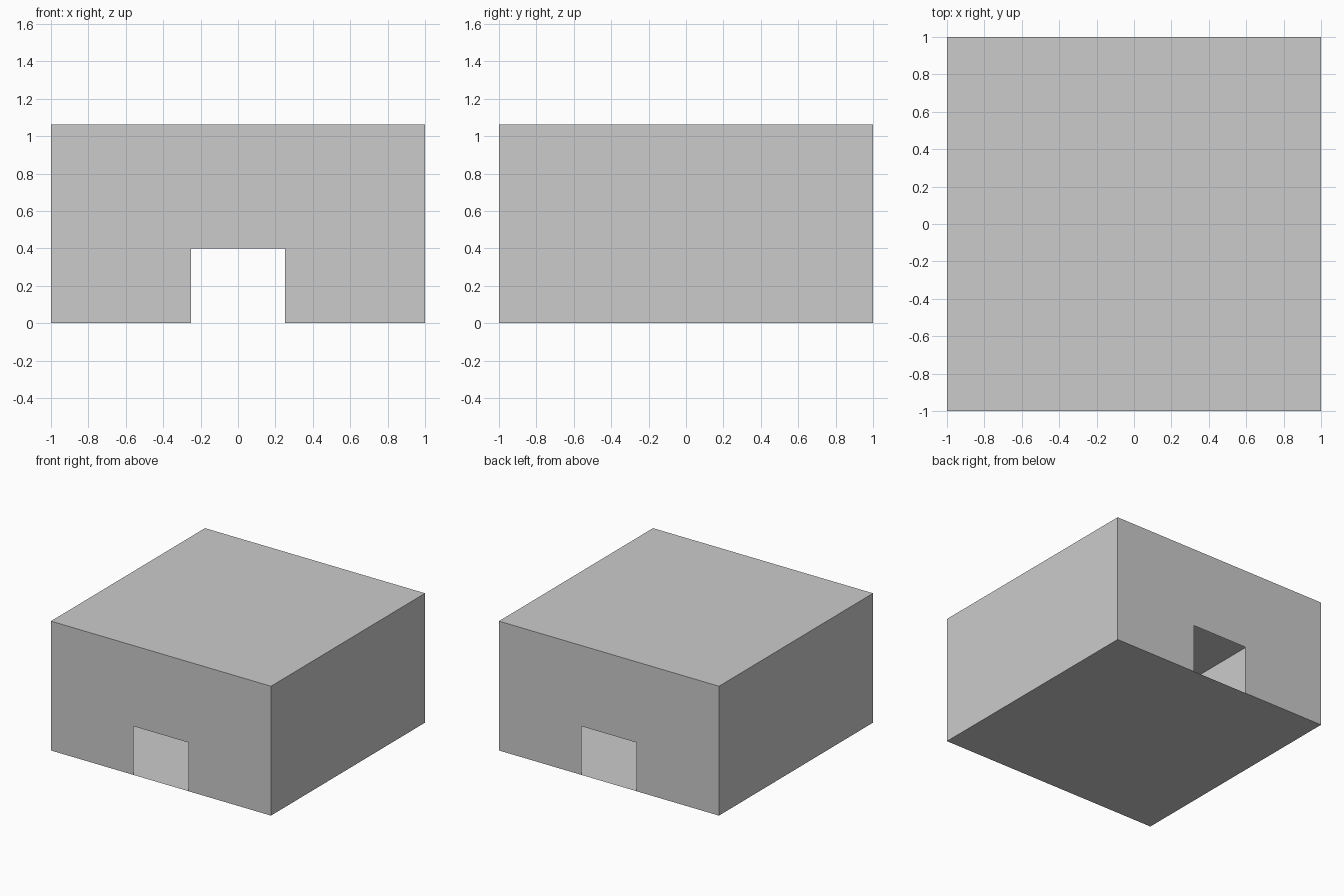
import bpy

if "Cube" in bpy.data.objects:
    bpy.data.objects.remove(bpy.data.objects["Cube"])

HALF, HEIGHT = 1.0, 1.063        # shell half width and height
DOOR_HALF, DOOR_TOP = 0.25, 0.4  # doorway half width and height


def sheet(name, verts):
    """One flat, paper-thin panel."""
    mesh = bpy.data.meshes.new(name)
    mesh.from_pydata(verts, [], [range(len(verts))])
    obj = bpy.data.objects.new(name, mesh)
    bpy.context.collection.objects.link(obj)
    return obj


# Front and back walls, each with a doorway open to the ground
wall_profile = [(-HALF, 0), (-DOOR_HALF, 0), (-DOOR_HALF, DOOR_TOP),
                (DOOR_HALF, DOOR_TOP), (DOOR_HALF, 0), (HALF, 0),
                (HALF, HEIGHT), (-HALF, HEIGHT)]
for name, s in (("front_wall", 1), ("back_wall", -1)):
    sheet(name, [(s * x, -s * HALF, z) for x, z in wall_profile])

# Plain side walls
side_profile = [(-HALF, 0), (HALF, 0), (HALF, HEIGHT), (-HALF, HEIGHT)]
for name, s in (("right_wall", 1), ("left_wall", -1)):
    sheet(name, [(s * HALF, s * y, z) for y, z in side_profile])

# Floor faces down, roof faces up
for name, s, z in (("floor", -1, 0), ("roof", 1, HEIGHT)):
    sheet(name, [(s * x, y, z) for x, y in
                 ((-HALF, -HALF), (HALF, -HALF), (HALF, HALF), (-HALF, HALF))])
